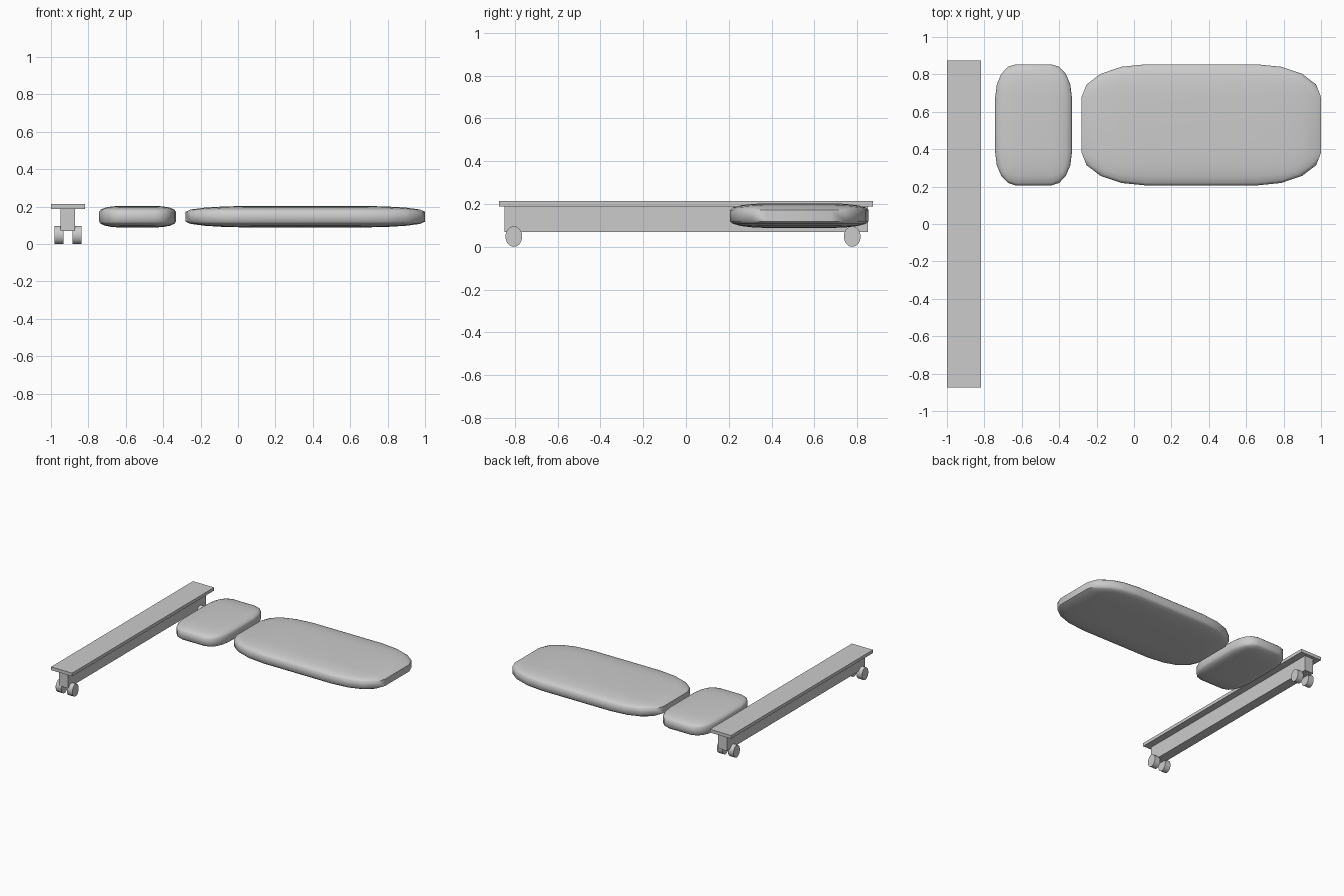
import bpy, bmesh
from math import pi
from mathutils import Matrix, Vector

if "Cube" in bpy.data.objects:
    bpy.data.objects.remove(bpy.data.objects["Cube"], do_unlink=True)

grey = bpy.data.materials.new("plain_grey")
grey.use_nodes = True
colour = (0.6, 0.6, 0.6, 1)
grey.diffuse_color = colour
grey.node_tree.nodes["Principled BSDF"].inputs["Base Color"].default_value = colour


def finish(name, bm, smooth_angle=None):
    bmesh.ops.recalc_face_normals(bm, faces=bm.faces)
    mesh = bpy.data.meshes.new(name)
    bm.to_mesh(mesh)
    bm.free()
    mesh.materials.append(grey)
    ob = bpy.data.objects.new(name, mesh)
    bpy.context.collection.objects.link(ob)
    if smooth_angle:
        bpy.ops.object.select_all(action="DESELECT")
        ob.select_set(True)
        bpy.context.view_layer.objects.active = ob
        bpy.ops.object.shade_smooth_by_angle(angle=smooth_angle)
    return ob


def box(name, low, high, rounding=0):
    """Box between two corners; rounding is a share of each side."""
    low, high = Vector(low), Vector(high)
    bm = bmesh.new()
    bmesh.ops.create_cube(bm, size=1)
    if rounding:
        bmesh.ops.bevel(bm, geom=bm.edges[:], offset=rounding, segments=4,
                        profile=0.5, affect="EDGES")
    bmesh.ops.scale(bm, vec=high - low, verts=bm.verts)
    bmesh.ops.translate(bm, vec=(low + high) / 2, verts=bm.verts)
    return finish(name, bm, pi / 3 if rounding else None)


def wheel(name, centre):
    """Slightly upright oval disc with its axle along x."""
    bm = bmesh.new()
    bmesh.ops.create_cone(bm, cap_ends=True, segments=32, radius1=1, radius2=1, depth=1)
    bmesh.ops.rotate(bm, cent=(0, 0, 0), matrix=Matrix.Rotation(pi / 2, 3, "Y"),
                     verts=bm.verts)
    bmesh.ops.scale(bm, vec=(0.048, 0.039, 0.048), verts=bm.verts)
    bmesh.ops.translate(bm, vec=centre, verts=bm.verts)
    return finish(name, bm, pi / 6)


# Long beam with a flat top plate
box("beam_top_plate", (-1, -0.874, 0.188), (-0.818, 0.874, 0.213))
box("beam_web", (-0.948, -0.849, 0.07), (-0.872, 0.85, 0.188))

# Wheel pairs at both ends of the beam
for end, y in (("front", -0.805), ("back", 0.777)):
    for side, x in (("right", -0.957), ("left", -0.861)):
        wheel(f"{end}_{side}_wheel", (x, y, 0.048))

# Rounded cushions
box("small_cushion", (-0.742, 0.206, 0.088), (-0.332, 0.854, 0.203), 0.27)
box("large_cushion", (-0.28, 0.206, 0.088), (1, 0.854, 0.203), 0.27)
